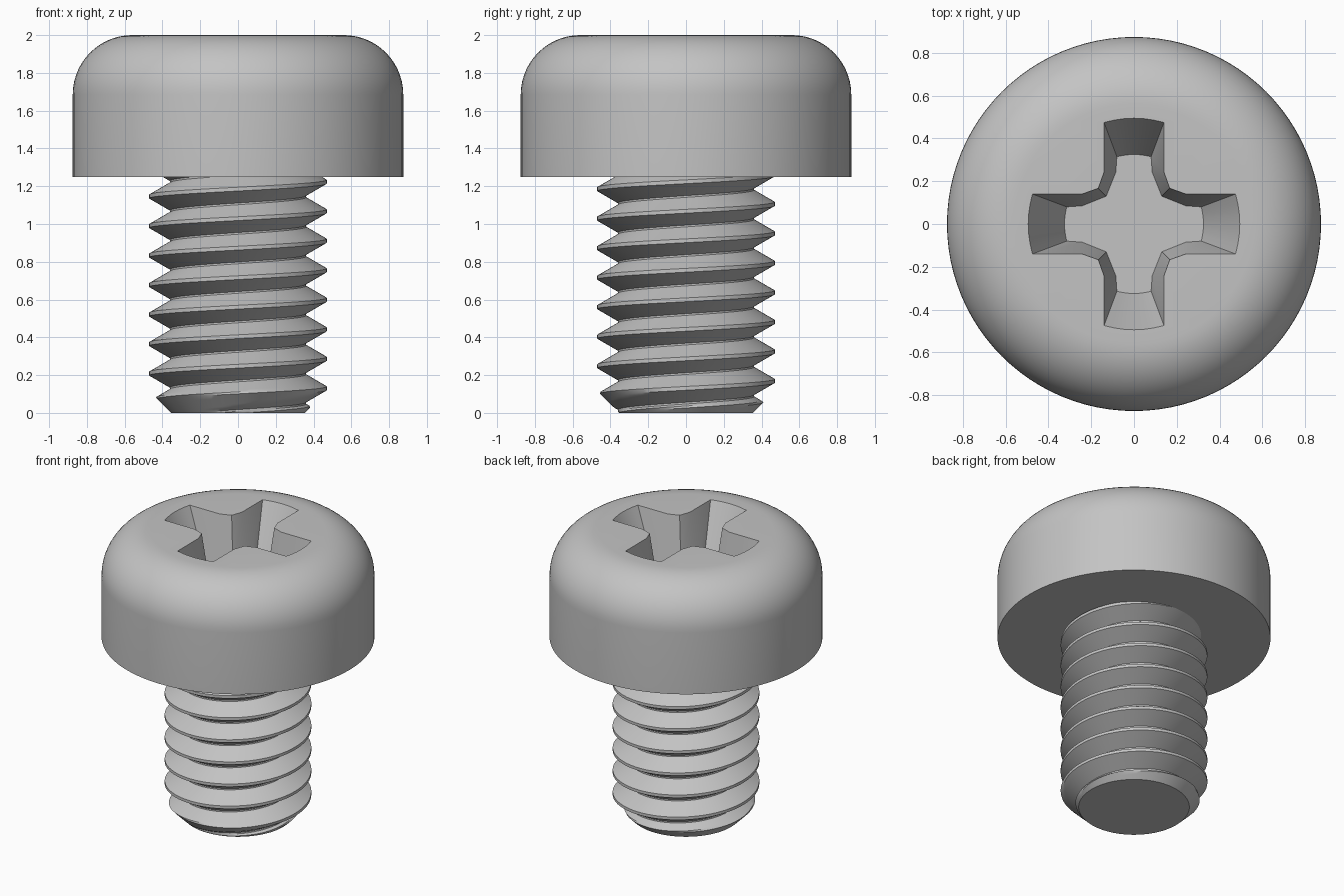
import bpy, bmesh
from math import sin, cos, pi, radians, asin

cube = bpy.data.objects.get("Cube")
if cube:
    bpy.data.objects.remove(cube, do_unlink=True)

# Single plain metal colour
GREY = (0.55, 0.55, 0.55, 1)
steel = bpy.data.materials.new("grey_steel")
steel.use_nodes = True
steel.diffuse_color = GREY
steel.node_tree.nodes["Principled BSDF"].inputs["Base Color"].default_value = GREY


def finish(bm, name):
    bmesh.ops.recalc_face_normals(bm, faces=bm.faces)
    mesh = bpy.data.meshes.new(name)
    bm.to_mesh(mesh)
    bm.free()
    mesh.materials.append(steel)
    obj = bpy.data.objects.new(name, mesh)
    bpy.context.collection.objects.link(obj)
    bpy.ops.object.select_all(action='DESELECT')
    obj.select_set(True)
    bpy.context.view_layer.objects.active = obj
    bpy.ops.object.shade_smooth_by_angle(angle=radians(25))
    return obj


def add_loop(bm, points, z):
    return [bm.verts.new((x, y, z)) for x, y in points]


def bridge(bm, a, b):
    n = len(a)
    for i in range(n):
        bm.faces.new((a[i], a[(i + 1) % n], b[(i + 1) % n], b[i]))


def loop_edges(bm, loop):
    return [bm.edges.get((v, loop[i - 1])) for i, v in enumerate(loop)]


def circle(r, n=96):
    return [(r * cos(2 * pi * i / n), r * sin(2 * pi * i / n)) for i in range(n)]


def cross(tip, half_tip, half_root, root, corner):
    """Four-armed outline: arm flank, rounded tip, flank, then inner corner."""
    a = asin(half_tip / tip)
    arm = [(root, -half_root)]
    arm += [(tip * cos(a * t / 3), tip * sin(a * t / 3)) for t in range(-3, 4)]
    arm += [(root, half_root), (corner, corner)]
    points = []
    for _ in range(4):
        points += arm
        arm = [(-y, x) for x, y in arm]
    return points


# Head: straight side, rounded shoulder, cross recess sunk in the flat top
HEAD_R, UNDER, TOP, FILLET, DEPTH = 0.875, 1.25, 2.0, 0.315, 0.36
bm = bmesh.new()
rings = [add_loop(bm, circle(HEAD_R), UNDER)]
for i in range(15):
    t = pi / 2 * i / 14
    rings.append(add_loop(bm, circle(HEAD_R - FILLET * (1 - cos(t))),
                          TOP - FILLET * (1 - sin(t))))
for a, b in zip(rings, rings[1:]):
    bridge(bm, a, b)
bm.faces.new(rings[0])
mouth = add_loop(bm, cross(0.495, 0.14, 0.14, 0.243, 0.167), TOP)
floor = add_loop(bm, cross(0.325, 0.08, 0.085, 0.243, 0.13), TOP - DEPTH)
bridge(bm, mouth, floor)
bm.faces.new(floor)
bmesh.ops.triangle_fill(bm, use_beauty=True,
                        edges=loop_edges(bm, rings[-1]) + loop_edges(bm, mouth))
finish(bm, "screw_head")

# Threaded shank: right-hand helical grid, trimmed by the tip chamfer
PITCH, CREST, ROOT, START, SEGS = 0.15625, 0.47, 0.36, 0.13, 96
FLAT, FOOT, TIP_R = 0.01, 0.0735, 0.355
profile = []
for i in range(7):
    profile.append((-FOOT + (FOOT - FLAT) * i / 6, ROOT + (CREST - ROOT) * i / 6))
profile += [(-z, r) for z, r in reversed(profile)]

bm = bmesh.new()
columns = []
for i in range(SEGS + 1):
    turn = i / SEGS
    column = []
    for k in range(-3, 10):
        for dz, r in profile:
            z = min(max(START + (k + turn) * PITCH + dz, 0), UNDER + 0.01)
            r = min(r, TIP_R + z)
            column.append(bm.verts.new((r * cos(2 * pi * turn), r * sin(2 * pi * turn), z)))
    columns.append(column)
for a, b in zip(columns, columns[1:]):
    for j in range(len(a) - 1):
        bm.faces.new((a[j], b[j], b[j + 1], a[j + 1]))
bmesh.ops.remove_doubles(bm, verts=bm.verts, dist=0.0001)
rim = [e for e in bm.edges if e.is_boundary and all(v.co.z < 0.0001 for v in e.verts)]
bmesh.ops.holes_fill(bm, edges=rim, sides=0)
finish(bm, "threaded_shank")
